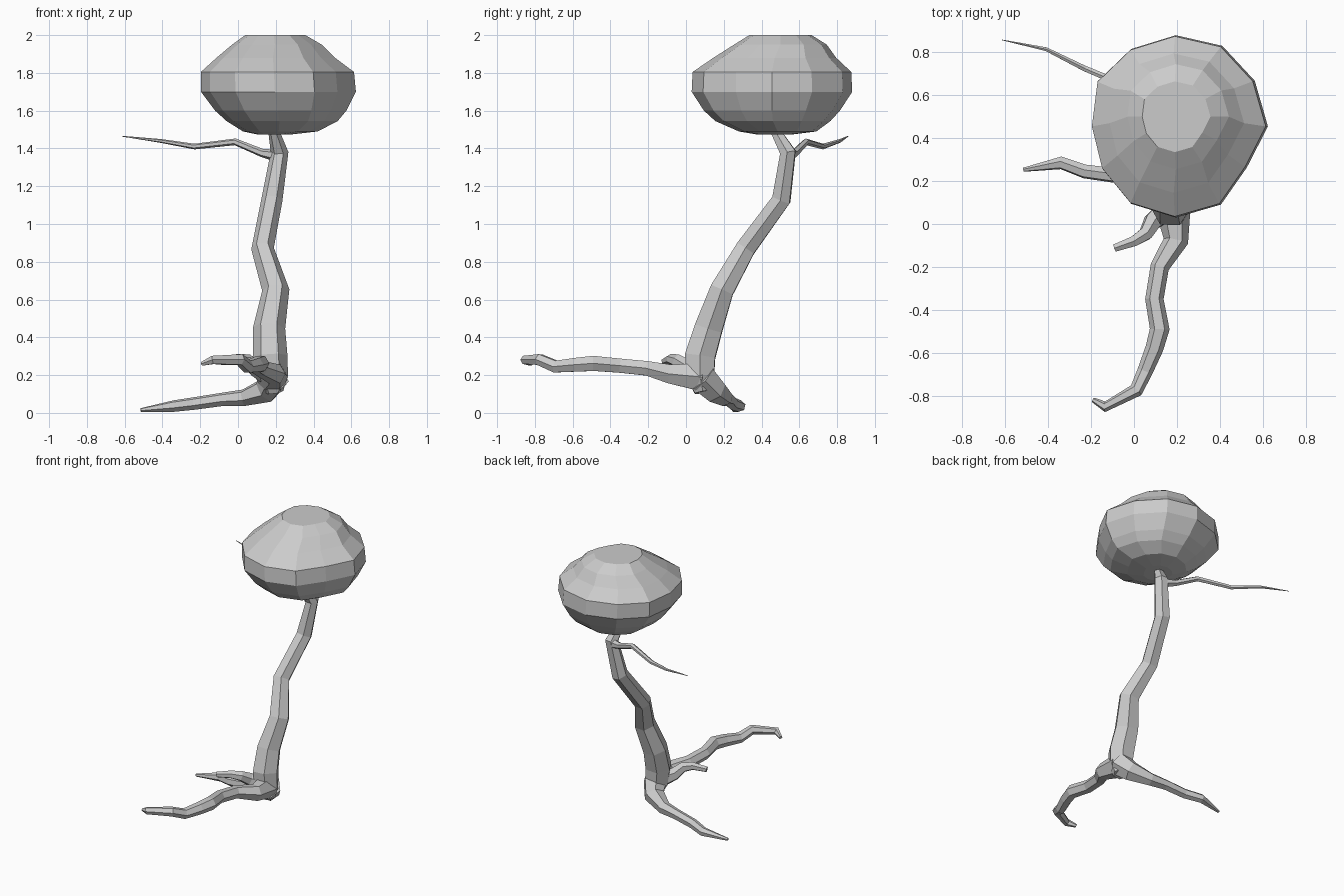
import bpy, bmesh
from math import sin, cos, pi, radians
from mathutils import Vector


def skin_rings(name, rings):
    """Flat-faced closed skin over a stack of equal rings."""
    bm = bmesh.new()
    loops = [[bm.verts.new(p) for p in ring] for ring in rings]
    n = len(loops[0])
    for a, b in zip(loops, loops[1:]):
        for i in range(n):
            j = (i + 1) % n
            bm.faces.new((a[i], a[j], b[j], b[i]))
    bm.faces.new(loops[0][::-1])
    bm.faces.new(loops[-1])
    bmesh.ops.recalc_face_normals(bm, faces=bm.faces)
    mesh = bpy.data.meshes.new(name)
    bm.to_mesh(mesh)
    bm.free()
    obj = bpy.data.objects.new(name, mesh)
    bpy.context.collection.objects.link(obj)
    return obj


def limb(name, path, sides=6):
    """Tapered tube along (x, y, z, radius) points, carried without twist."""
    pts = [Vector(p[:3]) for p in path]
    rings, prev, side = [], None, None
    for i, p in enumerate(pts):
        before = (p - pts[i - 1]).normalized() if i else Vector()
        after = (pts[i + 1] - p).normalized() if i < len(pts) - 1 else Vector()
        t = (before + after).normalized()
        if prev is None:
            ref = Vector((1, 0, 0)) if abs(t.x) < 0.7 else Vector((0, 0, 1))
            side = ref - t * ref.dot(t)
        else:
            side = prev.rotation_difference(t) @ side
        side.normalize()
        up = t.cross(side)
        r = path[i][3]
        rings.append([p + r * (cos(a) * side + sin(a) * up)
                      for a in (2 * pi * k / sides for k in range(sides))])
        prev = t
    return skin_rings(name, rings)


# Leaning, kinked trunk
limb("trunk", [(.19, .09, .11, .05), (.18, .075, .19, .085), (.17, .075, .30, .092),
               (.165, .12, .45, .085), (.20, .19, .65, .072), (.13, .315, .87, .06),
               (.18, .505, 1.13, .056), (.22, .54, 1.38, .047), (.19, .475, 1.49, .03)])

# Thin side branch under the canopy
limb("side_branch", [(.22, .54, 1.36, .035), (.13, .575, 1.375, .022), (-.015, .635, 1.435, .018),
                     (-.23, .725, 1.41, .015), (-.41, .815, 1.44, .01), (-.615, .858, 1.465, .002)])

# Long raised root reaching forward
limb("front_root", [(.18, .08, .19, .085), (.195, -.08, .205, .058), (.12, -.20, .235, .044),
                    (.095, -.35, .25, .043), (.12, -.49, .262, .046), (.095, -.58, .255, .042),
                    (.05, -.69, .245, .036), (.01, -.775, .282, .033), (-.135, -.852, .28, .025),
                    (-.19, -.82, .26, .012)])

# Short stub root
limb("stub_root", [(.15, .06, .21, .06), (.085, .01, .24, .045), (.055, -.045, .275, .036),
                   (.0, -.08, .285, .028), (-.09, -.112, .272, .02)])

# Root running left along the ground
limb("left_root", [(.19, .08, .19, .085), (.15, .15, .12, .07), (.03, .205, .08, .045),
                   (-.08, .225, .072, .036), (-.23, .245, .05, .034), (-.34, .285, .036, .031),
                   (-.515, .253, .015, .01)])

# Faceted twelve-sided canopy: rings of (z, radius, centre x, centre y)
profile = [(1.475, .10, .19, .47), (1.49, .205, .215, .485), (1.545, .305, .22, .46),
           (1.60, .36, .21, .455), (1.70, .425, .195, .455), (1.805, .42, .19, .455),
           (1.88, .325, .185, .47), (1.95, .245, .195, .50), (2.0, .165, .19, .50)]
# uneven outline, counter-clockwise from +x
wobble = [1.01, 1.0, 1.02, 1.0, .98, .99, .92, .93, .98, 1.0, .99, .9]
skin_rings("canopy", [[(cx + r * w * cos(radians(30 * k)), cy + r * w * sin(radians(30 * k)), z)
                       for k, w in enumerate(wobble)] for z, r, cx, cy in profile])
